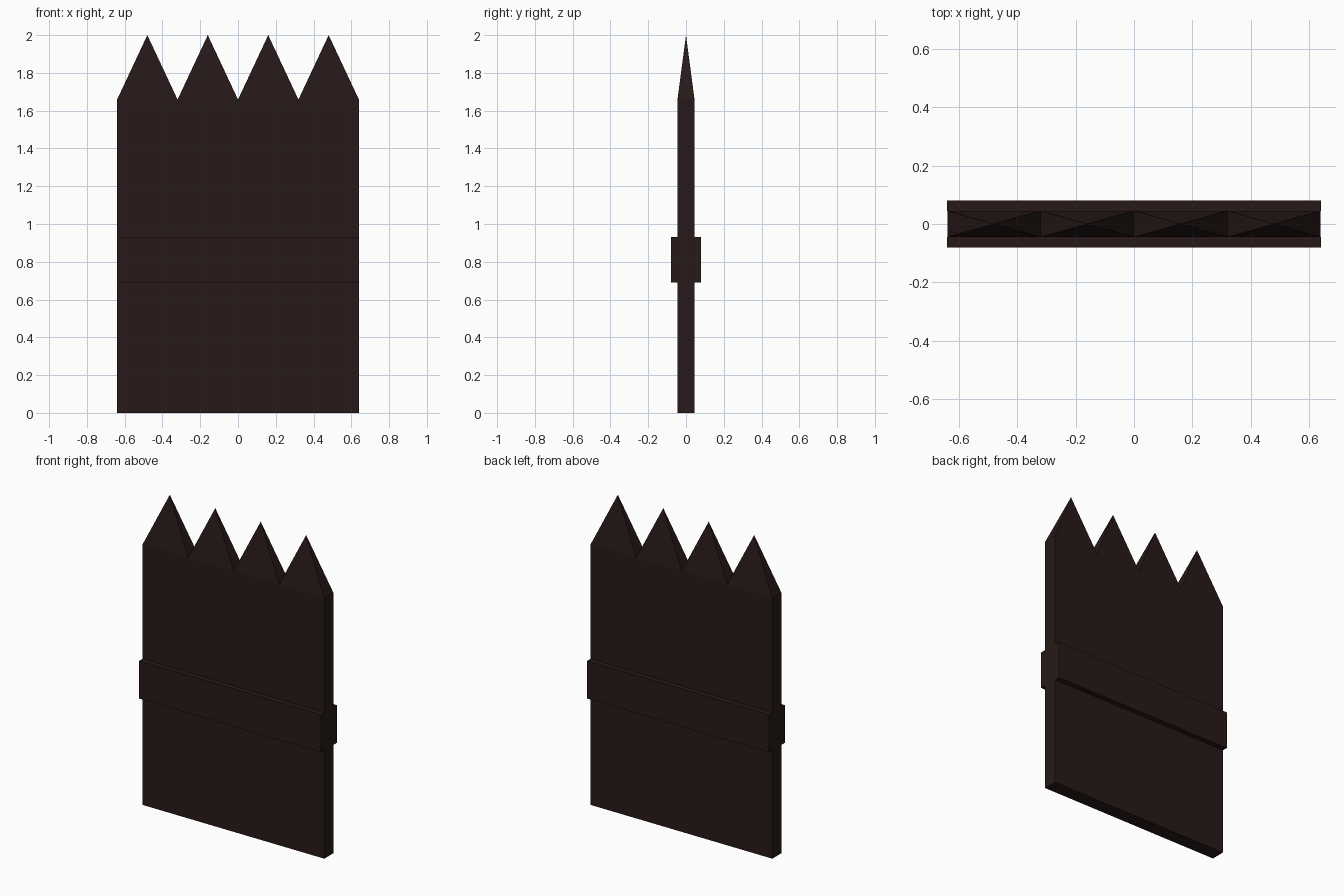
import bpy, bmesh

if "Cube" in bpy.data.objects:
    bpy.data.objects.remove(bpy.data.objects["Cube"])

wood = bpy.data.materials.new("dark_wood")
wood.diffuse_color = (0.02, 0.01, 0.009, 1)
wood.use_nodes = True
wood.node_tree.nodes["Principled BSDF"].inputs["Base Color"].default_value = wood.diffuse_color


def add_box(name, x, y, z, taper=0.0):
    """Box from (min, max) ranges; taper adds a pyramid tip above it."""
    bm = bmesh.new()
    rings = [[bm.verts.new((px, py, pz)) for px, py in
              ((x[0], y[0]), (x[1], y[0]), (x[1], y[1]), (x[0], y[1]))] for pz in z]
    bm.faces.new(rings[0])
    for i in range(4):
        j = (i + 1) % 4
        bm.faces.new((rings[0][i], rings[0][j], rings[1][j], rings[1][i]))
    cap = bm.faces.new(rings[1])
    if taper:
        top = bmesh.ops.poke(bm, faces=[cap])["verts"][0]
        top.co.z += taper
    bmesh.ops.recalc_face_normals(bm, faces=bm.faces)
    mesh = bpy.data.meshes.new(name)
    bm.to_mesh(mesh)
    bm.free()
    mesh.materials.append(wood)
    obj = bpy.data.objects.new(name, mesh)
    bpy.context.collection.objects.link(obj)
    return obj


# Four pointed planks, set a hairline apart
for i in range(4):
    cx = -0.48 + 0.32 * i
    add_box(f"plank_{i + 1}", (cx - 0.1595, cx + 0.1595), (-0.045, 0.045), (0, 1.66), 0.34)

# Cross rails on the front and back
add_box("front_rail", (-0.64, 0.64), (-0.08, -0.045), (0.69, 0.93))
add_box("back_rail", (-0.64, 0.64), (0.045, 0.08), (0.69, 0.93))
